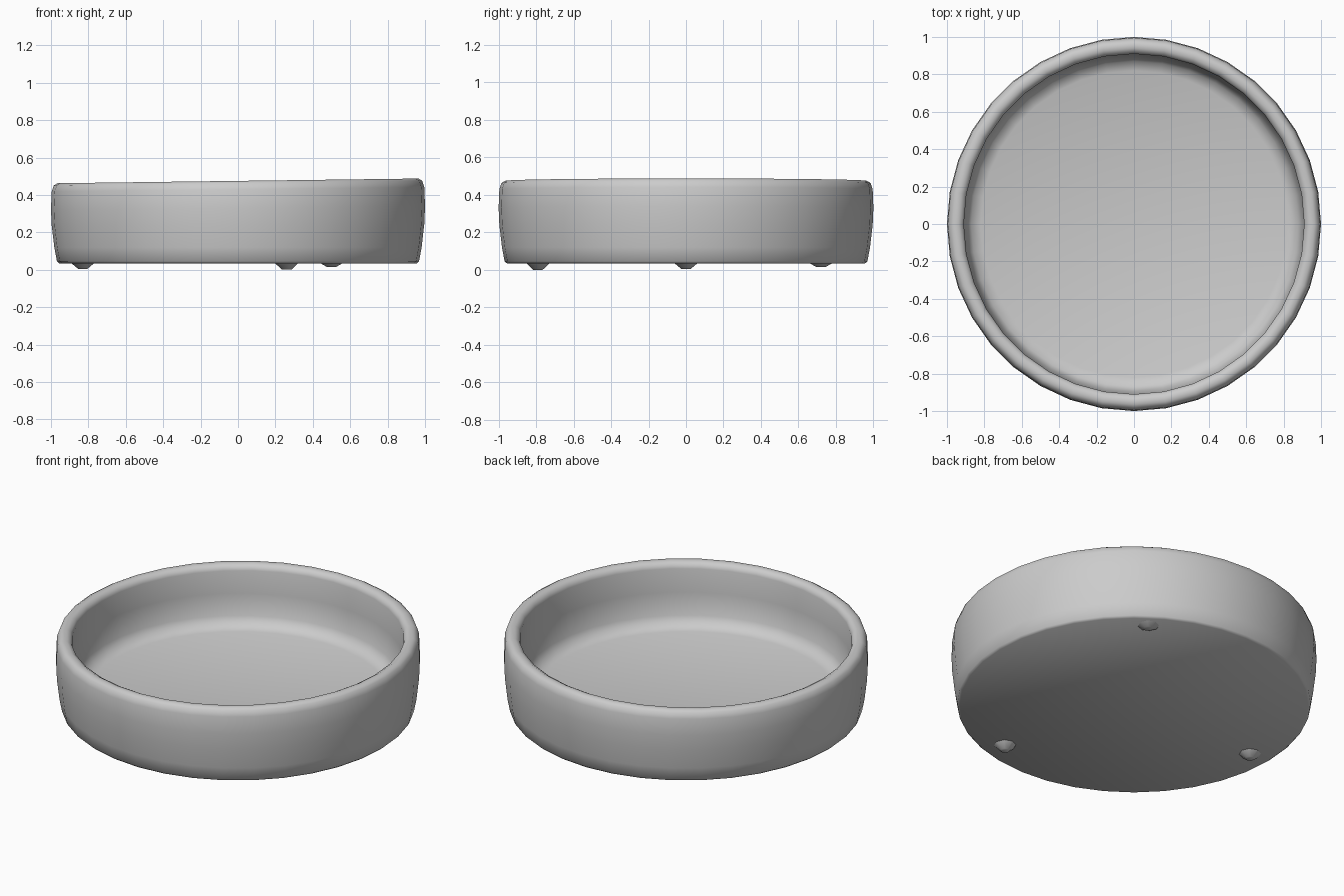
import bpy, bmesh, math

if "Cube" in bpy.data.objects:
    bpy.data.objects.remove(bpy.data.objects["Cube"])

SEG = 36


def make_object(name, bm):
    mesh = bpy.data.meshes.new(name)
    bmesh.ops.recalc_face_normals(bm, faces=bm.faces)
    bm.to_mesh(mesh)
    bm.free()
    obj = bpy.data.objects.new(name, mesh)
    bpy.context.collection.objects.link(obj)
    bpy.context.view_layer.objects.active = obj
    obj.select_set(True)
    bpy.ops.object.shade_smooth_by_angle(angle=math.radians(50))
    obj.select_set(False)
    return obj


# Shallow round dish: (radius, height) from outer base, over the rim, to inner floor
profile = [(0.955, 0.034), (0.968, 0.045), (0.982, 0.12), (0.996, 0.24), (1.0, 0.33),
           (0.996, 0.43), (0.985, 0.463), (0.965, 0.475), (0.94, 0.475), (0.918, 0.463),
           (0.91, 0.44), (0.912, 0.30), (0.895, 0.17), (0.87, 0.125), (0.82, 0.108)]
bm = bmesh.new()
rings = []
for r, z in profile:
    ring = []
    for i in range(SEG):
        a = 2 * math.pi * i / SEG
        x, y = r * math.cos(a), r * math.sin(a)
        # the rim rises slightly toward the right
        ring.append(bm.verts.new((x, y, z + 0.013 * x * max(0, z - 0.1) / 0.375)))
    rings.append(ring)
for lower, upper in zip(rings, rings[1:]):
    for i in range(SEG):
        j = (i + 1) % SEG
        bm.faces.new((lower[i], lower[j], upper[j], upper[i]))
bm.faces.new(rings[0])
bm.faces.new(rings[-1])
make_object("dish", bm)

# Three tiny feet under the base
for n, (x, y, tip) in enumerate([(-0.83, 0.0, 0.005), (0.26, -0.79, 0.0), (0.5, 0.72, 0.015)]):
    bm = bmesh.new()
    bmesh.ops.create_cone(bm, cap_ends=True, segments=8, radius1=0.025, radius2=0.065,
                          depth=0.038 - tip)
    bmesh.ops.translate(bm, verts=bm.verts, vec=(x, y, (0.038 + tip) / 2))
    make_object(f"foot_{n + 1}", bm)
